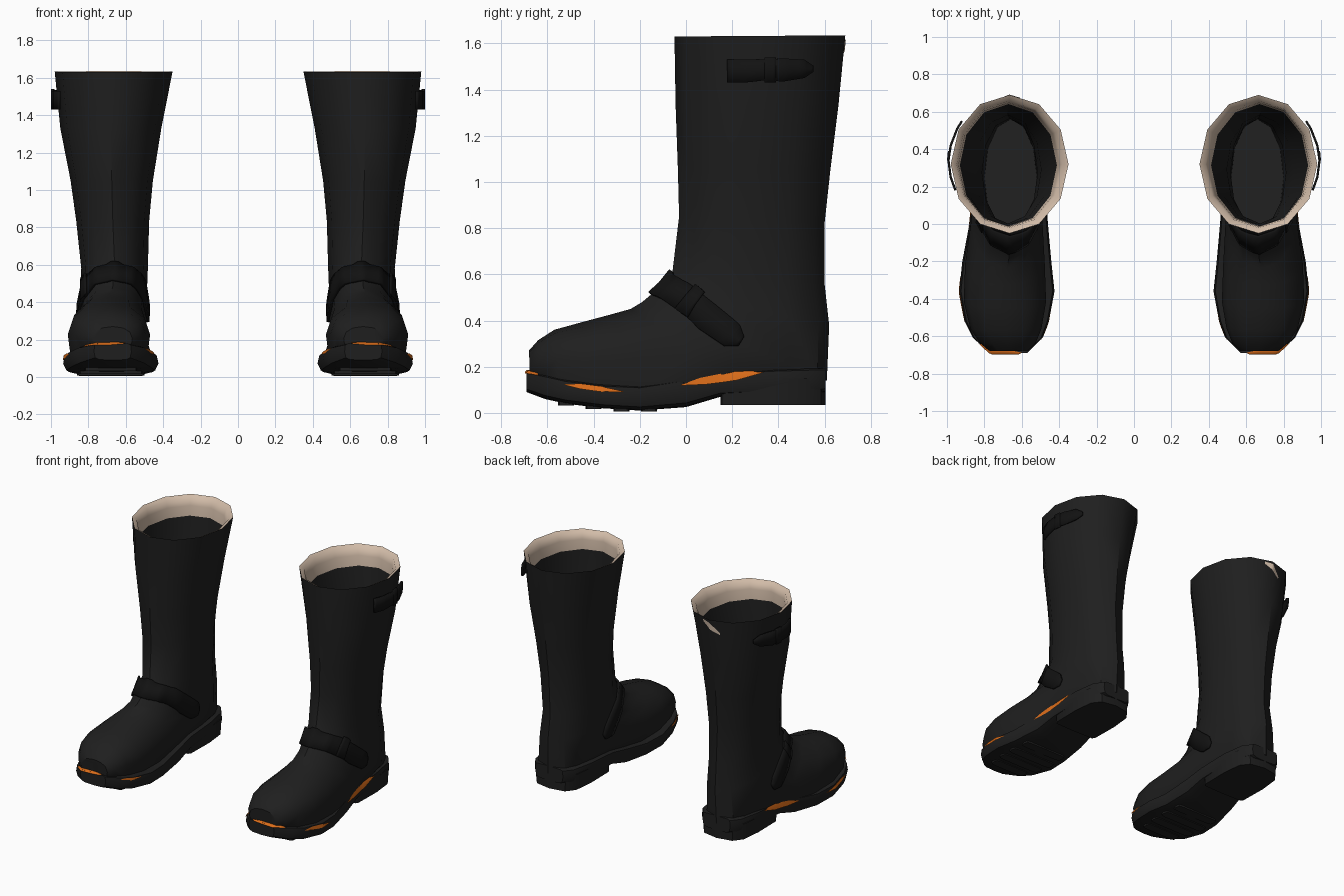
import bpy, bmesh, math
from mathutils import Vector

cube = bpy.data.objects.get("Cube")
if cube:
    bpy.data.objects.remove(cube, do_unlink=True)


def material(name, rgb):
    m = bpy.data.materials.new(name)
    m.use_nodes = True
    m.diffuse_color = (*rgb, 1)
    bsdf = m.node_tree.nodes["Principled BSDF"]
    bsdf.inputs["Base Color"].default_value = (*rgb, 1)
    bsdf.inputs["Roughness"].default_value = 0.7
    return m


LEATHER = material("black leather", (0.0135, 0.0135, 0.0135))
STRAP = material("strap black", (0.006, 0.006, 0.006))
CREAM = material("cream lining", (0.64, 0.5, 0.39))
ORANGE = material("orange welt", (0.7, 0.15, 0.01))


def finish(name, bm, mat, wrap=None, offset=0.0, thick=0.0, angle=40, pair=True):
    """Turn a bmesh into a smooth-shaded object, mirrored when it is one of a pair."""
    bmesh.ops.recalc_face_normals(bm, faces=bm.faces)
    mesh = bpy.data.meshes.new(name)
    bm.to_mesh(mesh)
    bm.free()
    mesh.materials.append(mat)
    ob = bpy.data.objects.new(name, mesh)
    bpy.context.collection.objects.link(ob)
    bpy.ops.object.select_all(action="DESELECT")
    ob.select_set(True)
    bpy.context.view_layer.objects.active = ob
    bpy.ops.object.shade_smooth_by_angle(angle=math.radians(angle))
    if wrap:
        mod = ob.modifiers.new("hug", "SHRINKWRAP")
        mod.target = wrap
        mod.wrap_mode = "ABOVE_SURFACE"
        mod.offset = offset
    if thick:
        mod = ob.modifiers.new("thickness", "SOLIDIFY")
        mod.thickness = thick
        mod.offset = 0
    if pair:
        ob.modifiers.new("pair", "MIRROR").use_mirror_merge = False
    return ob


def ring(front, back, xc, hw, ef=1.0, eb=1.0, n=12):
    """Oval section between two (y, z) points; ef and eb square off each half."""
    f, b = Vector((0, *front)), Vector((0, *back))
    pts = []
    for i in range(n):
        t = math.tau * i / n
        c, s = math.cos(t), math.sin(t)
        e = ef if c > 0 else eb
        p = (f + b) / 2 + (f - b) / 2 * math.copysign(abs(c) ** e, c)
        p.x = xc + hw * math.copysign(abs(s) ** e, s)
        pts.append(p)
    return pts


def loft(name, rings, mat, first=False, last=False, **kw):
    bm = bmesh.new()
    loops = [[bm.verts.new(p) for p in r] for r in rings]
    for a, b in zip(loops, loops[1:]):
        for i in range(len(a)):
            j = (i + 1) % len(a)
            bm.faces.new((a[i], a[j], b[j], b[i]))
    if first:
        bm.faces.new(loops[0])
    if last:
        bm.faces.new(loops[-1])
    return finish(name, bm, mat, **kw)


def ribbon(name, path, sides, mat, steps=4, **kw):
    """Band through path points, with a half-width vector at each one."""
    bm = bmesh.new()
    rows = []
    for k in range(len(path) - 1):
        for s in range(steps + (k == len(path) - 2)):
            p = Vector(path[k]).lerp(Vector(path[k + 1]), s / steps)
            w = Vector(sides[k]).lerp(Vector(sides[k + 1]), s / steps)
            rows.append([bm.verts.new(p + w * f) for f in (-1, 0, 1)])
    for a, b in zip(rows, rows[1:]):
        for i in range(2):
            bm.faces.new((a[i], a[i + 1], b[i + 1], b[i]))
    return finish(name, bm, mat, **kw)


# Shaft and foot: sections run down the leg, swing round the heel, reach the toe
shaft = [
    ((-0.05, 1.63), (0.69, 1.635), 0.665, 0.315),
    ((-0.045, 1.33), (0.66, 1.33), 0.68, 0.27),
    ((-0.035, 1.05), (0.625, 1.05), 0.675, 0.22),
    ((-0.03, 0.85), (0.60, 0.82), 0.67, 0.195),
]
foot = [
    ((-0.06, 0.6), (0.60, 0.56), 0.66, 0.178, 1, 1),
    ((-0.13, 0.53), (0.62, 0.38), 0.665, 0.178, 1, 0.9),
    ((-0.19, 0.48), (0.61, 0.14), 0.67, 0.18, 1, 0.75),
    ((-0.24, 0.45), (0.28, 0.1), 0.68, 0.19, 1, 0.6),
    ((-0.33, 0.425), (-0.1, 0.06), 0.69, 0.213, 1, 0.5),
    ((-0.45, 0.393), (-0.38, 0.06), 0.69, 0.22, 0.95, 0.5),
    ((-0.57, 0.36), (-0.55, 0.1), 0.685, 0.19, 0.9, 0.5),
    ((-0.64, 0.315), (-0.63, 0.12), 0.675, 0.15, 0.9, 0.5),
    ((-0.68, 0.27), (-0.675, 0.14), 0.67, 0.105, 0.9, 0.5),
]
boot = loft("boot_upper", [ring(*s) for s in shaft + foot], LEATHER, last=True)


def inset(z, d):
    """Shaft section at height z, pulled inward by d."""
    levels = shaft + [foot[0][:4]]
    for a, b in zip(levels, levels[1:]):
        if z >= b[0][1]:
            break
    t = (a[0][1] - z) / (a[0][1] - b[0][1])
    mix = lambda p, q: p + (q - p) * t
    return ring((mix(a[0][0], b[0][0]) + d, z), (mix(a[1][0], b[1][0]) - d, z),
                mix(a[2], b[2]), mix(a[3], b[3]) - d)


# Cream cuff lining, dark interior and insole
loft("cuff_lining", [ring(*shaft[0]), inset(1.615, 0.03), inset(1.57, 0.036),
                     inset(1.5, 0.036)], CREAM, angle=60)
loft("boot_interior", [inset(z, 0.036) for z in (1.5, 1.3, 1.0, 0.7)]
     + [ring((-0.06, 0.42), (0.56, 0.3), 0.66, 0.14)], LEATHER, last=True)

# Cream seam opening at the back of one cuff
ribbon("cuff_seam", [(-0.6, 0.7, 1.61), (-0.67, 0.7, 1.59), (-0.74, 0.68, 1.54)],
       [(0, 0, 0.008), (0, 0, 0.025), (0, 0, 0.008)], CREAM,
       wrap=boot, offset=0.004, pair=False)

# Sole: y, centre, half width, underside, top edge
sole_sections = [
    (-0.69, 0.67, 0.1, 0.09, 0.18),
    (-0.61, 0.675, 0.185, 0.06, 0.165),
    (-0.52, 0.68, 0.225, 0.04, 0.145),
    (-0.36, 0.68, 0.255, 0.02, 0.125),
    (-0.2, 0.68, 0.238, 0.01, 0.118),
    (0.0, 0.67, 0.21, 0.025, 0.15),
    (0.15, 0.665, 0.195, 0.07, 0.178),
    (0.38, 0.665, 0.188, 0.08, 0.19),
    (0.54, 0.665, 0.16, 0.08, 0.195),
    (0.605, 0.665, 0.11, 0.09, 0.195),
]
sole = loft("sole", [ring((y, zt), (y, zb), xc, hw, 0.28, 0.5)
                     for y, xc, hw, zb, zt in sole_sections],
            LEATHER, first=True, last=True)
loft("heel_block", [ring((0.15, z), (0.605, z), 0.665, hw, 0.15, 0.65)
                    for z, hw in ((0.15, 0.185), (0.035, 0.175))],
     LEATHER, first=True, last=True)

# Tread bars across the underside
for k, (y, z, hw) in enumerate(((-0.52, 0.04, 0.14), (-0.4, 0.025, 0.17),
                                (-0.28, 0.015, 0.18), (-0.16, 0.014, 0.17))):
    loft(f"tread_bar_{k + 1}",
         [ring((y - 0.035, h), (y + 0.035, h), 0.68, hw, 0.3, 0.3)
          for h in (z + 0.02, z - 0.008)], LEATHER, first=True, last=True)


# Orange welt slivers on the toe and edges: plates standing on the sole rim
def welt(name, side, *path):
    sides = [Vector(side) * (1 if 0 < i < len(path) - 1 else 0.1)
             for i in range(len(path))]
    ribbon(name, path, sides, ORANGE, steps=5, wrap=sole, offset=0.007)


welt("toe_welt", (0, 0.015, 0.008), (0.6, -0.69, 0.18), (0.68, -0.685, 0.18),
     (0.76, -0.685, 0.178), (0.83, -0.64, 0.17))
welt("inner_toe_welt", (0, 0, 0.012), (0.5, -0.62, 0.15), (0.46, -0.55, 0.138),
     (0.44, -0.46, 0.122))
welt("forefoot_welt", (0, 0, 0.012), (0.91, -0.53, 0.125), (0.93, -0.46, 0.119),
     (0.95, -0.37, 0.108), (0.94, -0.27, 0.096))
welt("arch_welt", (0, 0, 0.019), (0.89, -0.02, 0.122), (0.88, 0.09, 0.145),
     (0.87, 0.22, 0.163), (0.86, 0.33, 0.176))

# Instep strap, running down both sides of the ankle
half = [(0.205, 0.24, 0.31), (0.2, 0.2, 0.335), (0.195, 0.09, 0.42),
        (0.16, -0.02, 0.51), (0.09, -0.09, 0.555)]
half_w = [(0, 0.012, 0.02), (0, 0.034, 0.046), (0, 0.036, 0.05),
          (0, 0.04, 0.046), (0, 0.043, 0.043)]
path = ([(0.66 - x, y, z) for x, y, z in half] + [(0.66, -0.12, 0.57)]
        + [(0.66 + x, y, z) for x, y, z in reversed(half)])
ribbon("instep_strap", path, half_w + [(0, 0.045, 0.045)] + half_w[::-1], STRAP,
       wrap=boot, offset=0.011, thick=0.014)
ribbon("instep_keeper", [(0.83, -0.01, 0.51), (0.85, 0.04, 0.47)],
       [(0, 0.042, 0.054)] * 2, STRAP, wrap=boot, offset=0.02, thick=0.012)

# Pull strap near the top of the outer side, with its keeper loop
ribbon("pull_strap",
       [(0.955, 0.18, 1.48), (0.98, 0.25, 1.48), (0.992, 0.34, 1.485),
        (0.98, 0.42, 1.485), (0.945, 0.51, 1.49), (0.92, 0.55, 1.49)],
       [(0, 0, w) for w in (0.05, 0.05, 0.045, 0.05, 0.04, 0.012)],
       STRAP, thick=0.012)
ribbon("pull_keeper", [(0.993, 0.34, 1.485), (0.988, 0.39, 1.485)],
       [(0, 0, 0.055)] * 2, STRAP, thick=0.014)
